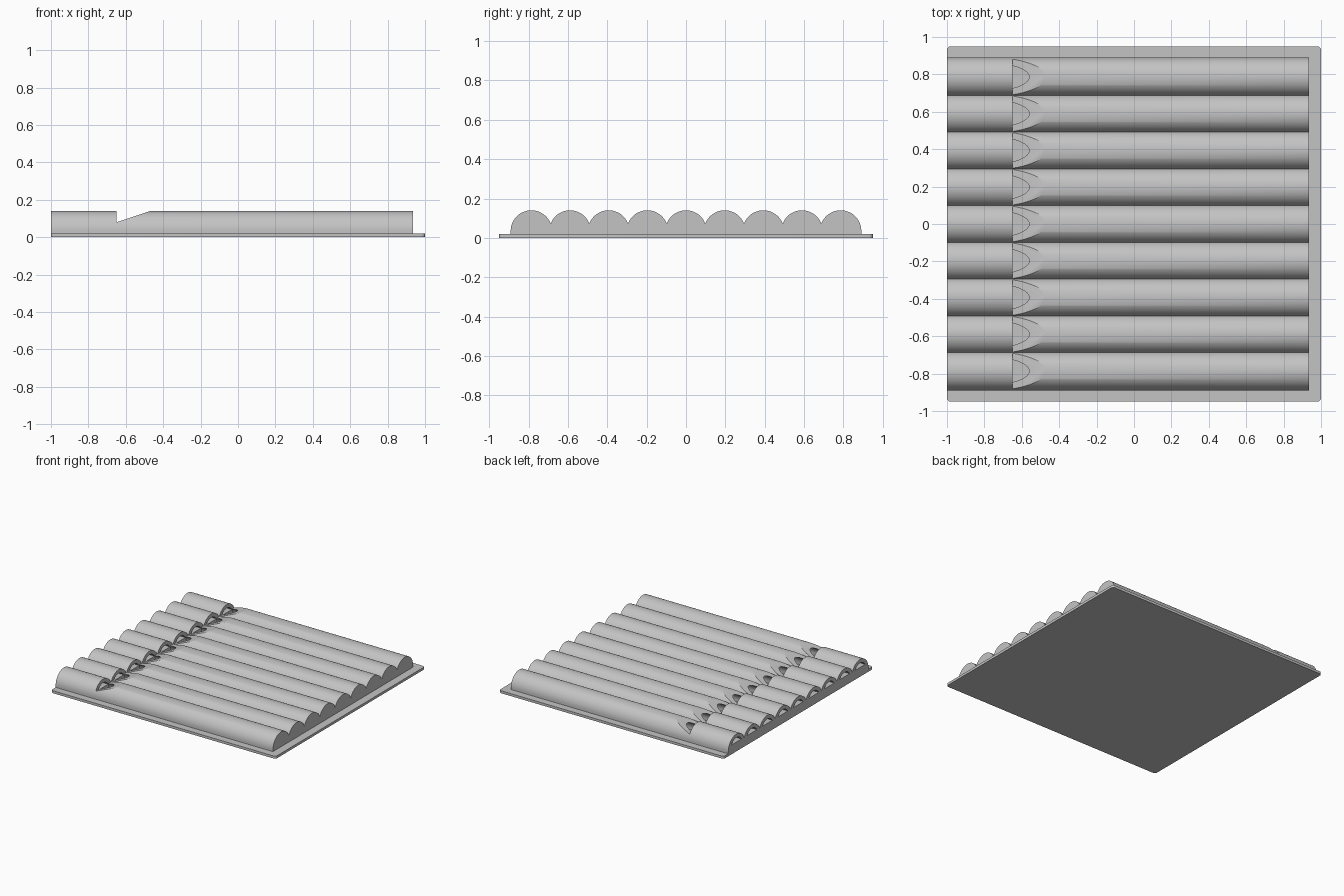
import bpy, bmesh, math

cube = bpy.data.objects.get("Cube")
if cube:
    bpy.data.objects.remove(cube)

GREY = (0.55, 0.55, 0.55, 1)
grey = bpy.data.materials.new("plain grey")
grey.use_nodes = True
grey.diffuse_color = GREY
grey.node_tree.nodes["Principled BSDF"].inputs["Base Color"].default_value = GREY

PIPES, PITCH = 9, 0.1965
AXIS_Z, OUTER, BORE = 0.035, 0.105, 0.075
WINDOW_X, LIP_Z = -0.65, 0.08


def prism(name, points, vector):
    """Extrude a closed outline of 3D points along a vector."""
    bm = bmesh.new()
    face = bm.faces.new([bm.verts.new(p) for p in points])
    moved = bmesh.ops.extrude_face_region(bm, geom=[face])["geom"]
    bmesh.ops.translate(bm, vec=vector, verts=[v for v in moved if isinstance(v, bmesh.types.BMVert)])
    bmesh.ops.recalc_face_normals(bm, faces=bm.faces)
    mesh = bpy.data.meshes.new(name)
    bm.to_mesh(mesh)
    bm.free()
    mesh.materials.append(grey)
    obj = bpy.data.objects.new(name, mesh)
    bpy.context.collection.objects.link(obj)
    return obj


def arch(name, radius, floor, x0, x1, steps=48):
    """Round-topped bar along x; a floor above the axis leaves a segment."""
    start = math.asin(max(0, floor - AXIS_Z) / radius)
    angles = [start + (math.pi - 2 * start) * i / steps for i in range(steps + 1)]
    pts = [(x0, radius * math.cos(a), AXIS_Z + radius * math.sin(a)) for a in angles]
    if floor < AXIS_Z:
        pts += [(x0, -radius, floor), (x0, radius, floor)]
    return prism(name, pts, (x1 - x0, 0, 0))


# Base plate with rounded corners
base_outline = []
r = 0.02
for k, (sx, sy) in enumerate([(1, 1), (-1, 1), (-1, -1), (1, -1)]):
    for i in range(7):
        a = math.pi / 2 * (k + i / 6)
        base_outline.append((sx * (1 - r) + r * math.cos(a), sy * (0.95 - r) + r * math.sin(a), 0))
base = prism("base_plate", base_outline, (0, 0, 0.02))

# One pipe, with chamber, windway and slanted window cut from it
pipe = arch("pipe_1", OUTER, 0.01, -1, 0.935)
window = [(WINDOW_X, -0.12, LIP_Z), (-0.41, -0.12, 0.16), (WINDOW_X, -0.12, 0.16)]
cutters = [
    arch("chamber_cutter", BORE, 0.022, WINDOW_X, 0.88),
    arch("windway_cutter", BORE, 0.075, -1.05, WINDOW_X + 0.01),
    prism("window_cutter", window, (0, 0.24, 0)),
]
for cutter in cutters:
    cutter.hide_render = True
    mod = pipe.modifiers.new(cutter.name, "BOOLEAN")
    mod.operation = "DIFFERENCE"
    mod.solver = "EXACT"
    mod.object = cutter
graph = bpy.context.evaluated_depsgraph_get()
carved = bpy.data.meshes.new_from_object(pipe.evaluated_get(graph))
pipe.modifiers.clear()
pipe.data = carved
for cutter in cutters:
    bpy.data.objects.remove(cutter)

# Smooth the round surfaces, keep cut edges sharp
bpy.ops.object.select_all(action="DESELECT")
for obj in (base, pipe):
    obj.select_set(True)
bpy.context.view_layer.objects.active = pipe
bpy.ops.object.shade_smooth_by_angle(angle=math.radians(30))

# Row of identical pipes
for i in range(PIPES):
    obj = pipe
    if i:
        obj = bpy.data.objects.new(f"pipe_{i + 1}", carved)
        bpy.context.collection.objects.link(obj)
    obj.location.y = (i - (PIPES - 1) / 2) * PITCH
